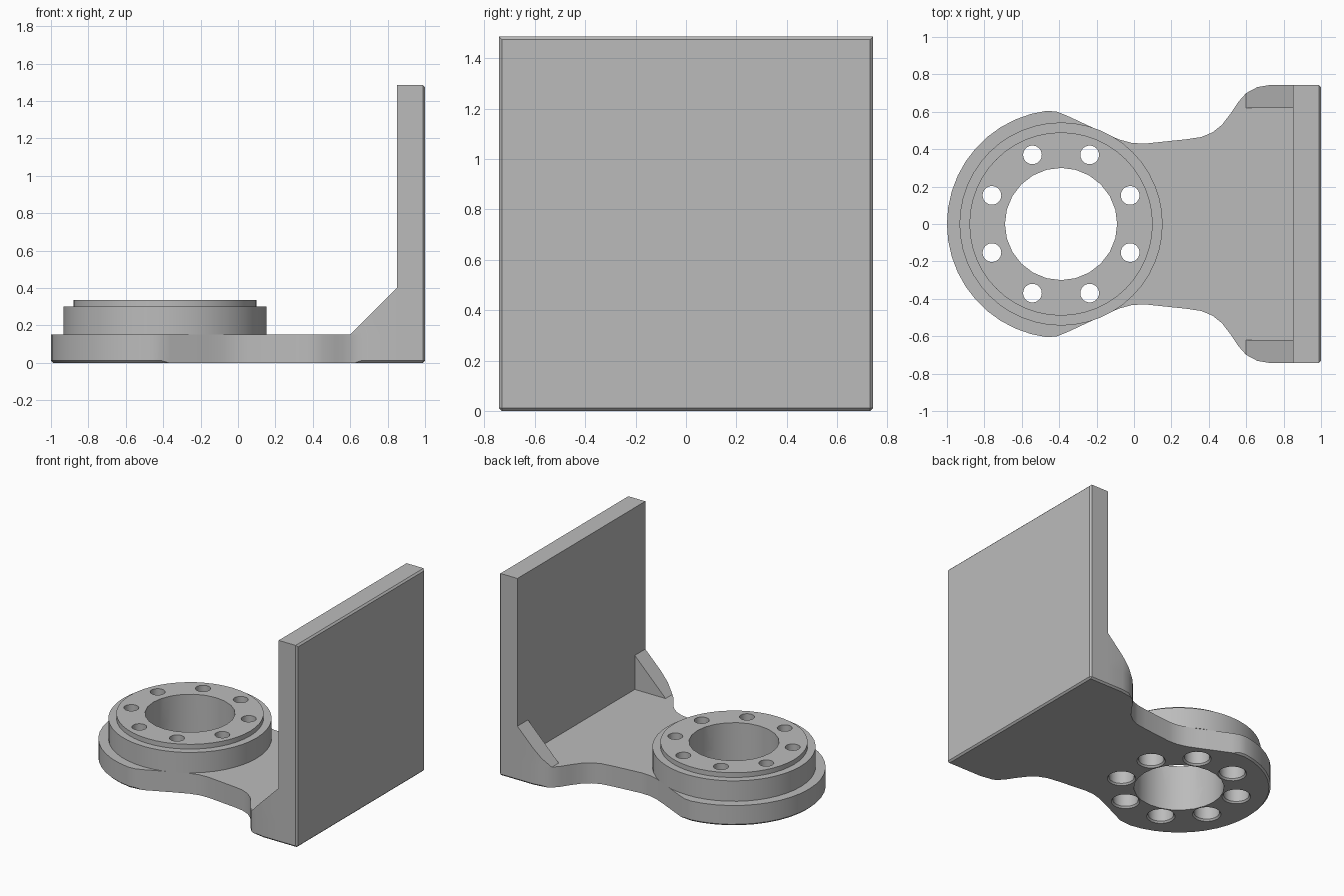
import bpy, bmesh, math
from mathutils import Matrix, Vector

if "Cube" in bpy.data.objects:
    bpy.data.objects.remove(bpy.data.objects["Cube"])

grey = bpy.data.materials.new("plain grey")
grey.use_nodes = True
grey.diffuse_color = (0.5, 0.5, 0.5, 1)
grey.node_tree.nodes["Principled BSDF"].inputs["Base Color"].default_value = (0.5, 0.5, 0.5, 1)

HUB = -0.39        # x of the hub axis
FLOOR = 0.15       # thickness of the base
WALL = 0.85        # inner face of the upright plate
HALF = 0.742       # half width of the plate
CHAMFER = 0.012


def finish(bm, name):
    bmesh.ops.recalc_face_normals(bm, faces=bm.faces)
    mesh = bpy.data.meshes.new(name)
    bm.to_mesh(mesh)
    bm.free()
    mesh.materials.append(grey)
    ob = bpy.data.objects.new(name, mesh)
    bpy.context.collection.objects.link(ob)
    return ob


def smooth(ob):
    ob.data.shade_smooth()
    ob.data.set_sharp_from_angle(angle=math.radians(30))


def prism(points, top):
    """Extrude an outline up from its own height to top(x)."""
    bm = bmesh.new()
    face = bm.faces.new([bm.verts.new(p) for p in points])
    out = bmesh.ops.extrude_face_region(bm, geom=[face], use_keep_orig=True)
    for v in out["geom"]:
        if isinstance(v, bmesh.types.BMVert):
            v.co.z = top(v.co.x)
    bmesh.ops.remove_doubles(bm, verts=bm.verts, dist=0.0001)
    return bm


def chamfer(bm, rule):
    edges = [e for e in bm.edges if rule(*[v.co for v in e.verts])]
    bmesh.ops.bevel(bm, geom=edges, offset=CHAMFER, segments=1, affect='EDGES', profile=0.5)


def turned(bm, profile, x, y, sides):
    """Add a closed solid of revolution around a vertical axis."""
    rings = [[bm.verts.new((x + r * math.cos(math.tau * i / sides),
                            y + r * math.sin(math.tau * i / sides), z))
              for i in range(sides)] for r, z in profile]
    for a, b in zip(rings, rings[1:]):
        for i in range(sides):
            j = (i + 1) % sides
            bm.faces.new((a[i], a[j], b[j], b[i]))
    bm.faces.new(rings[0][::-1])
    bm.faces.new(rings[-1])


# Base: plate-wide end, narrow waist, round hub end
flank = [(WALL, HALF), (0.72, HALF), (0.66, 0.732), (0.6, 0.7), (0.56, 0.655),
         (0.52, 0.595), (0.47, 0.53), (0.42, 0.49), (0.36, 0.465), (0.28, 0.453),
         (0.06, 0.43), (-0.01, 0.433), (-0.08, 0.452), (-0.16, 0.487), (-0.36, 0.58),
         (-0.41, 0.6)]
arc = []
for i in range(21):
    a = math.radians(97 + 166 * i / 20)
    arc.append((HUB + 0.61 * math.cos(a), 0.61 * math.sin(a)))
outline = flank + arc + [(x, -y) for x, y in reversed(flank)]
bm = prism([(x, y, 0) for x, y in outline], lambda x: FLOOR)


def base_edge(a, b):
    m = (a + b) / 2
    return max(a.z, b.z) < 0.001 and (m.x < -0.42 or (m.x > 0.63 and abs(m.y) > 0.5))


chamfer(bm, base_edge)
base = finish(bm, "base")

# Hub: stepped disc
bm = bmesh.new()
turned(bm, [(0.543, FLOOR), (0.543, 0.3), (0.49, 0.3), (0.49, 0.335)], HUB, 0, 48)
hub = finish(bm, "hub")

# Cutter: central bore and eight counterbored bolt holes
bm = bmesh.new()
turned(bm, [(0.3, -0.1), (0.3, 0.5)], HUB, 0, 24)
for i in range(8):
    a = math.tau * (i + 0.5) / 8
    turned(bm, [(0.095, -0.01), (0.095, 0), (0.085, CHAMFER), (0.085, 0.2), (0.05, 0.2), (0.05, 0.5)],
           HUB + 0.4 * math.cos(a), 0.4 * math.sin(a), 24)
cutter = finish(bm, "hole_cutter")
cutter.hide_render = True

for ob in (base, hub):
    mod = ob.modifiers.new("holes", 'BOOLEAN')
    mod.operation = 'DIFFERENCE'
    mod.solver = 'EXACT'
    mod.object = cutter
    graph = bpy.context.evaluated_depsgraph_get()
    cut = bpy.data.meshes.new_from_object(ob.evaluated_get(graph))
    ob.modifiers.clear()
    ob.data = cut
    smooth(ob)
bpy.data.objects.remove(cutter)

# Upright plate with chamfered outer border
bm = prism([(WALL, -HALF, 0), (1, -HALF, 0), (1, HALF, 0), (WALL, HALF, 0)], lambda x: 1.485)


def plate_edge(a, b):
    outer = min(a.x, b.x) > 0.99
    foot = max(a.z, b.z) < 0.001 and abs(a.y - b.y) < 0.001
    return outer or foot


chamfer(bm, plate_edge)
finish(bm, "upright_plate")

# Corner gussets, following the rounded outline of the base
foot = [(0.6, 0.62), (WALL, 0.62)] + flank[:4]
for side, name in ((1, "back_gusset"), (-1, "front_gusset")):
    bm = prism([(x, side * y, FLOOR) for x, y in foot], lambda x: FLOOR + x - 0.6)
    smooth(finish(bm, name))
